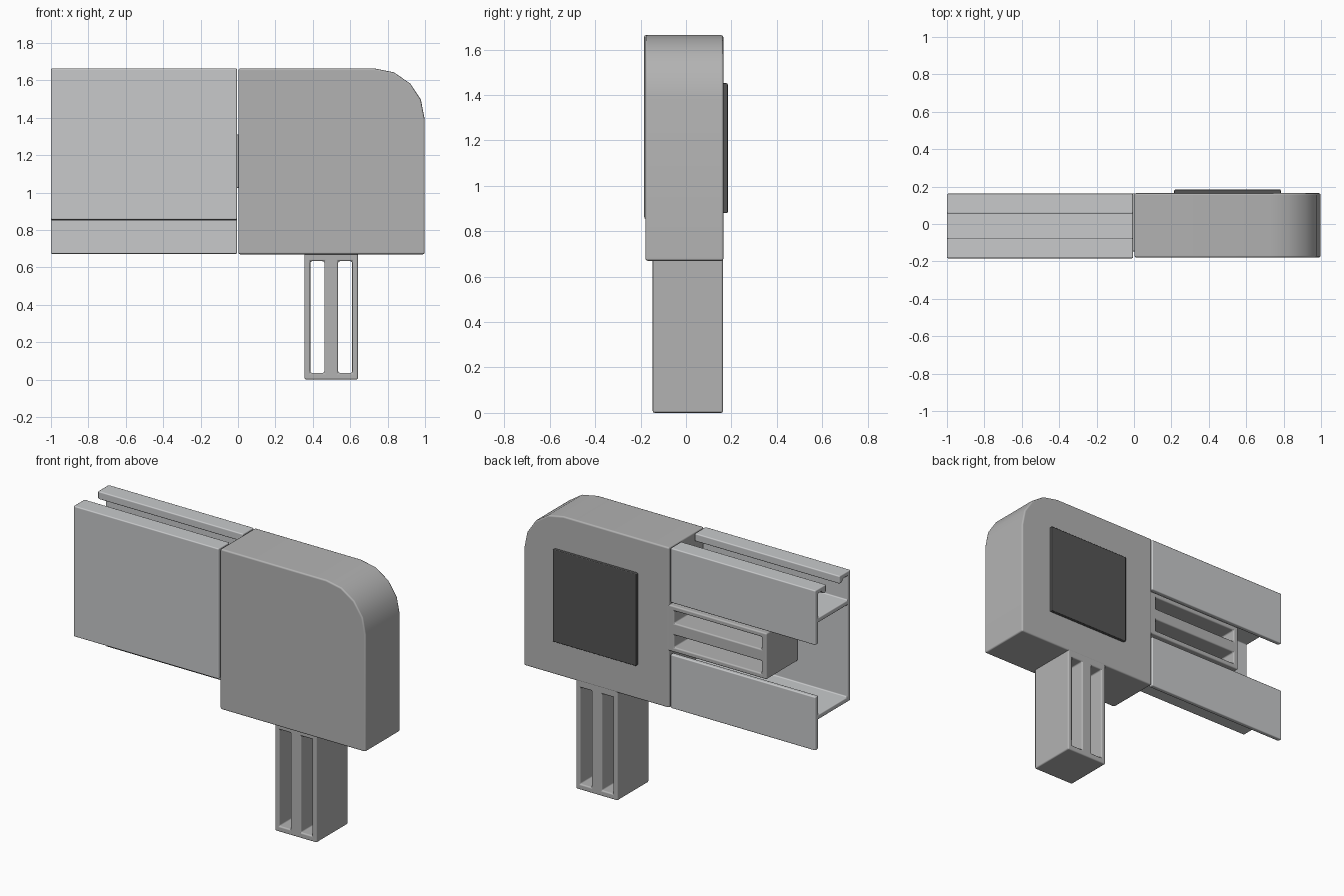
import bpy, bmesh, math

if "Cube" in bpy.data.objects:
    bpy.data.objects.remove(bpy.data.objects["Cube"])


def material(name, rgb):
    m = bpy.data.materials.new(name)
    m.diffuse_color = (*rgb, 1)
    m.use_nodes = True
    m.node_tree.nodes["Principled BSDF"].inputs["Base Color"].default_value = m.diffuse_color
    return m


body_grey = material("body grey", (0.45, 0.45, 0.45))
rail_grey = material("light metal grey", (0.58, 0.59, 0.60))
pad_grey = material("dark grey", (0.09, 0.09, 0.09))


def finish(name, bm, mat, bevel):
    """Turn a bmesh into a softly bevelled object."""
    bmesh.ops.recalc_face_normals(bm, faces=bm.faces)
    me = bpy.data.meshes.new(name)
    bm.to_mesh(me)
    bm.free()
    me.materials.append(mat)
    ob = bpy.data.objects.new(name, me)
    bpy.context.collection.objects.link(ob)
    bpy.context.view_layer.objects.active = ob
    ob.select_set(True)
    mod = ob.modifiers.new("soft edges", 'BEVEL')
    mod.width, mod.segments = bevel, 2
    mod.limit_method, mod.angle_limit = 'ANGLE', math.radians(40)
    mod.harden_normals = True
    bpy.ops.object.shade_smooth_by_angle(angle=math.radians(35))
    ob.select_set(False)
    return ob


def extrude(bm, vec):
    r = bmesh.ops.extrude_face_region(bm, geom=bm.faces[:])
    verts = [v for v in r["geom"] if isinstance(v, bmesh.types.BMVert)]
    bmesh.ops.translate(bm, vec=vec, verts=verts)


def prism(name, points, vec, mat, bevel):
    bm = bmesh.new()
    bm.faces.new([bm.verts.new(p) for p in points])
    extrude(bm, vec)
    return finish(name, bm, mat, bevel)


def slotted_tongue(name, place):
    """Bar with two through slots; place maps (across, out) to x, z."""
    across = (-0.143, -0.112, -0.037, 0.037, 0.112, 0.143)
    out = (-0.02, 0.035, 0.632, 0.668)
    bm = bmesh.new()
    grid = {}
    for i, a in enumerate(across):
        for j, o in enumerate(out):
            x, z = place(a, o)
            grid[i, j] = bm.verts.new((x, -0.147, z))
    for i in range(5):
        for j in range(3):
            if j == 1 and i in (1, 3):
                continue
            bm.faces.new([grid[i, j], grid[i + 1, j],
                          grid[i + 1, j + 1], grid[i, j + 1]])
    extrude(bm, (0, 0.31, 0))
    return finish(name, bm, body_grey, 0.009)


# Corner body with one rounded top corner
R = 0.27
outline = [(0.002, 0.67), (0.998, 0.67)]
for k in range(5):
    t = math.radians(90 * k / 4)
    outline.append((0.998 - R + R * math.cos(t), 1.664 - R + R * math.sin(t)))
outline.append((0.002, 1.664))
prism("corner_body", [(x, -0.179, z) for x, z in outline], (0, 0.344, 0), body_grey, 0.01)

# Slotted tongues: one downward, one into the rail
slotted_tongue("lower_tongue", lambda a, o: (0.4985 + a, 0.668 - o))
slotted_tongue("side_tongue", lambda a, o: (0.002 - o, 1.167 + a))

# Dark square pad on the back
prism("back_pad", [(x, 0.155, z) for x, z in
                   ((0.215, 0.88), (0.785, 0.88), (0.785, 1.452), (0.215, 1.452))],
      (0, 0.029, 0), pad_grey, 0.005)

# Rail: open channel profile (y, z) extruded along x
f, b, w = -0.184, 0.162, 0.03
top, up, low = 1.664, 1.47, 0.87
profile = [
    (f, low - 0.015), (f, top), (-0.075, top), (-0.075, 1.615), (-0.1, 1.615),
    (-0.115, top - w), (f + w, top - w), (f + w, up + 0.015), (b - w, up + 0.015),
    (b - w, top - w), (0.095, top - w), (0.08, 1.615), (0.055, 1.615), (0.055, top),
    (b, top), (b, 1.325), (b - w, 1.325), (b - w, up - 0.015), (f + w, up - 0.015),
    (f + w, low + 0.015), (b - w, low + 0.015), (b - w, 1.005), (b, 1.005),
    (b, 0.672), (b - w, 0.672), (b - w, low - 0.015)]
prism("channel_rail", [(-1, y, z) for y, z in profile], (0.995, 0, 0), rail_grey, 0.007)
